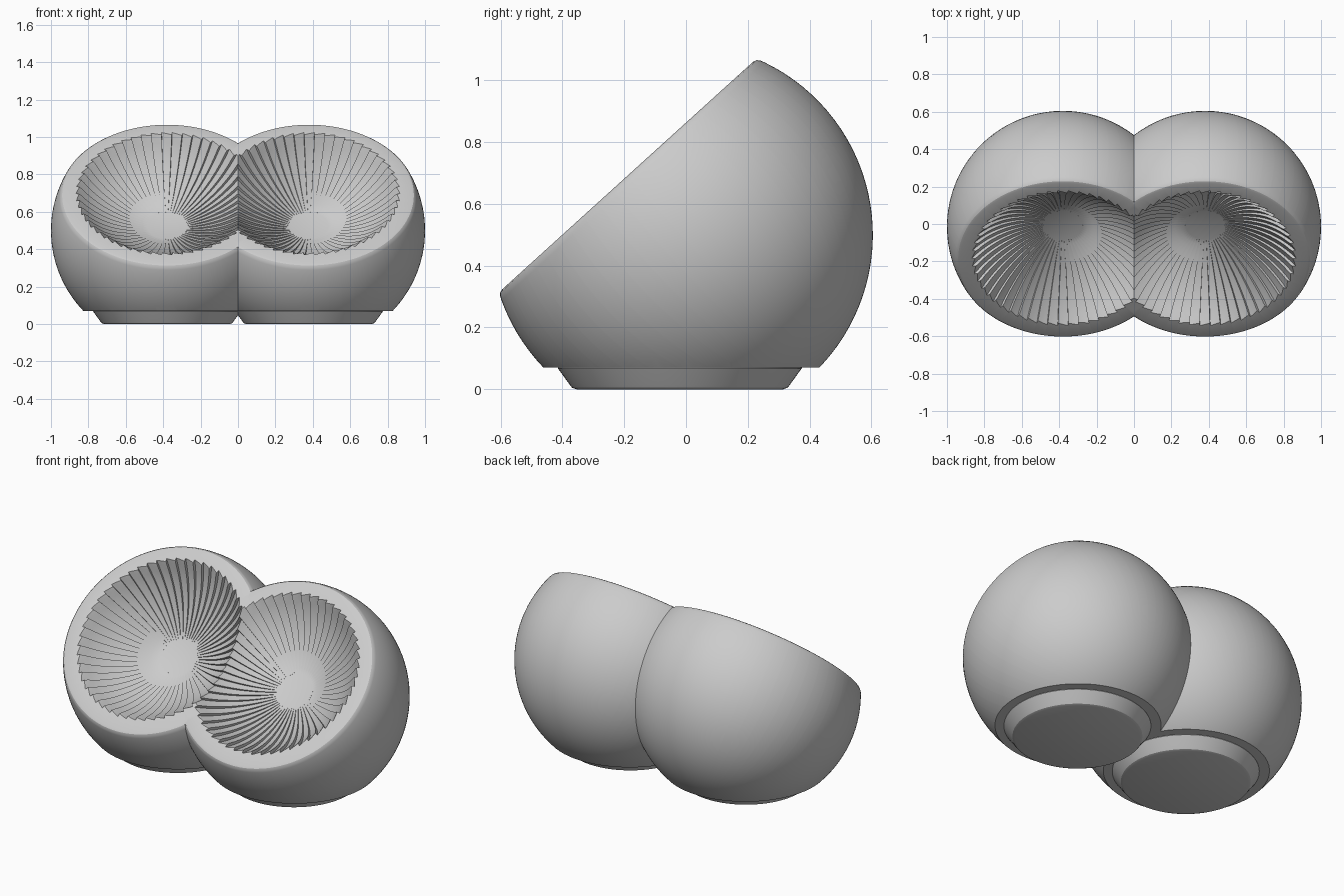
import bpy, bmesh
from math import sin, cos, asin, sqrt, pi, radians
from mathutils import Vector

if "Cube" in bpy.data.objects:
    bpy.data.objects.remove(bpy.data.objects["Cube"])

TILT = radians(42.2)
CENTRE = Vector((0.38, -0.015, 0.5))       # centre of the right-hand ball
N = Vector((0, -sin(TILT), cos(TILT)))     # opening axis
T = Vector((0, cos(TILT), sin(TILT)))      # uphill direction in the opening plane
R, CUT = 0.62, 0.259                       # ball radius, opening plane distance
RIM, DISC, DEPTH = 0.487, 0.105, 0.245     # bowl rim, flat centre, bowl depth
FLUTES, STEP = 54, 0.018


def loft(bm, rings):
    """Skin closed rings of points and cap both ends."""
    rows = [[bm.verts.new(p) for p in ring] for ring in rings]
    n = len(rows[0])
    for a, b in zip(rows, rows[1:]):
        for i in range(n):
            j = (i + 1) % n
            bm.faces.new((a[i], a[j], b[j], b[i]))
    bm.faces.new(rows[0])
    bm.faces.new(rows[-1])
    bmesh.ops.recalc_face_normals(bm, faces=bm.faces[:])


def slice_off(bm, co, no):
    """Remove everything on the negative side of a plane, return cut edges."""
    res = bmesh.ops.bisect_plane(bm, geom=bm.verts[:] + bm.edges[:] + bm.faces[:],
                                 dist=1e-6, plane_co=co, plane_no=no, clear_inner=True)
    return [e for e in res["geom_cut"] if isinstance(e, bmesh.types.BMEdge)]


def finish(bm, name):
    """Trim at the middle, mirror to the other side and smooth."""
    slice_off(bm, (0, 0, 0), (1, 0, 0))
    me = bpy.data.meshes.new(name)
    bm.to_mesh(me)
    bm.free()
    ob = bpy.data.objects.new(name, me)
    bpy.context.collection.objects.link(ob)
    bpy.ops.object.select_all(action="DESELECT")
    ob.select_set(True)
    bpy.context.view_layer.objects.active = ob
    mod = ob.modifiers.new("mirror", "MIRROR")
    mod.merge_threshold = 1e-5
    bpy.ops.object.modifier_apply(modifier=mod.name)
    bpy.ops.object.shade_smooth_by_angle(angle=radians(28))
    return ob


# Columns around the opening axis: slow ramp up, then a sudden drop
columns = [((k + f) * 2 * pi / FLUTES, s) for k in range(FLUTES)
           for f, s in ((0, 0), (0.33, 0.34), (0.66, 0.68), (0.97, 1))]


def ring(r, h, shift=0.0, dr=0.0, dh=0.0):
    """Ring of radius r at height h on the axis; dr, dh scale with the flutes."""
    pts = []
    for a, s in columns:
        rr = r + dr * s
        pts.append(CENTRE + Vector((rr * cos(a), 0, 0))
                   + T * (rr * sin(a) + shift) + N * (h + dh * s))
    return pts


# Twin ball body: fluted bowl, flat rim, rounded edge, outer sphere
rings = []
c = (RIM**2 - DISC**2 - DEPTH**2) / (2 * DEPTH)
BR = sqrt(RIM**2 + c**2)
p0, p1 = asin(DISC / BR), asin(RIM / BR)
ROWS = 16
for i in range(ROWS + 1):
    u = i / ROWS
    p = p0 + (p1 - p0) * u
    r = BR * sin(p)
    amp = STEP * ((r - DISC) / (RIM - DISC)) ** 0.7 if i else 0
    shift = 0.024 - 0.016 * u
    if i < ROWS:
        rings.append(ring(r, CUT + c - BR * cos(p), shift, -amp * sin(p), amp * cos(p)))
    else:
        rings.append(ring(RIM, CUT, shift, -amp))
for r, h in ((0.548, CUT), (0.560, 0.2555), (0.568, 0.247)):
    rings.append(ring(r, h))
q0 = asin(0.235 / R)
for i in range(33):
    q = q0 + (-pi / 2 + 0.03 - q0) * i / 32
    rings.append(ring(R * cos(q), R * sin(q)))
bm = bmesh.new()
loft(bm, rings)
cut = slice_off(bm, (0, 0, 0.07), (0, 0, 1))
bmesh.ops.edgeloop_fill(bm, edges=cut)
bmesh.ops.recalc_face_normals(bm, faces=bm.faces[:])
finish(bm, "twin_bowl_body")

# Tapered foot ring under each ball
bm = bmesh.new()
loft(bm, [[(CENTRE.x + r * cos(a), CENTRE.y - 0.005 + r * sin(a), z)
           for a in (2 * pi * k / 96 for k in range(96))]
          for r, z in ((0.395, 0.08), (0.395, 0.068), (0.356, 0.014),
                       (0.349, 0.005), (0.335, 0.0))])
finish(bm, "feet")
